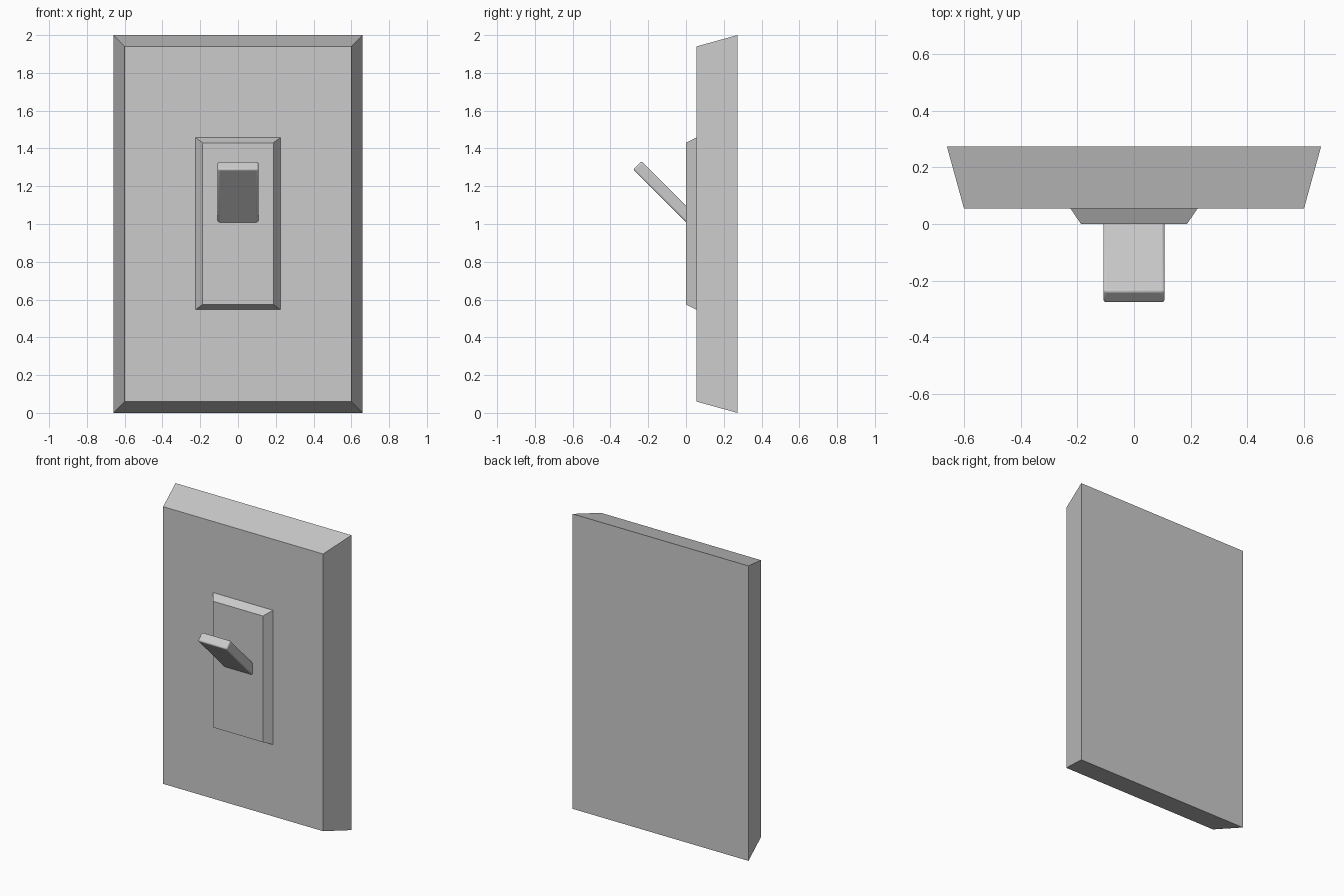
import bpy, bmesh, math

if "Cube" in bpy.data.objects:
    bpy.data.objects.remove(bpy.data.objects["Cube"])


def finish(obj):
    bpy.ops.object.select_all(action='DESELECT')
    obj.select_set(True)
    bpy.context.view_layer.objects.active = obj
    bpy.ops.object.shade_smooth_by_angle(angle=math.radians(30))


def tapered_panel(name, back, front, y_back, y_front, z_mid):
    """Rectangular panel whose sides slope from the back to the front half-sizes."""
    bm = bmesh.new()
    bmesh.ops.create_cube(bm, size=2)
    for v in bm.verts:
        half, y = (back, y_back) if v.co.y > 0 else (front, y_front)
        v.co = (v.co.x * half[0], y, z_mid + v.co.z * half[1])
    mesh = bpy.data.meshes.new(name)
    bm.to_mesh(mesh)
    bm.free()
    obj = bpy.data.objects.new(name, mesh)
    bpy.context.collection.objects.link(obj)
    finish(obj)
    return obj


# Wall plate and raised switch surround
tapered_panel("wall_plate", (0.66, 1.0), (0.60, 0.94), 0.273, 0.055, 1.0)
tapered_panel("switch_surround", (0.228, 0.458), (0.187, 0.428), 0.06, 0.0, 1.002)

# Toggle lever, tilted up at 45 degrees with softened edges
bpy.ops.mesh.primitive_cube_add(size=1, location=(0, -0.108, 1.161),
                                rotation=(math.radians(45), 0, 0))
lever = bpy.context.object
lever.name = "toggle_lever"
lever.scale = (0.217, 0.062, 0.424)
bpy.ops.object.transform_apply(location=False, rotation=False, scale=True)
bevel = lever.modifiers.new("soft_edges", 'BEVEL')
bevel.width = 0.01
bevel.segments = 3
finish(lever)
